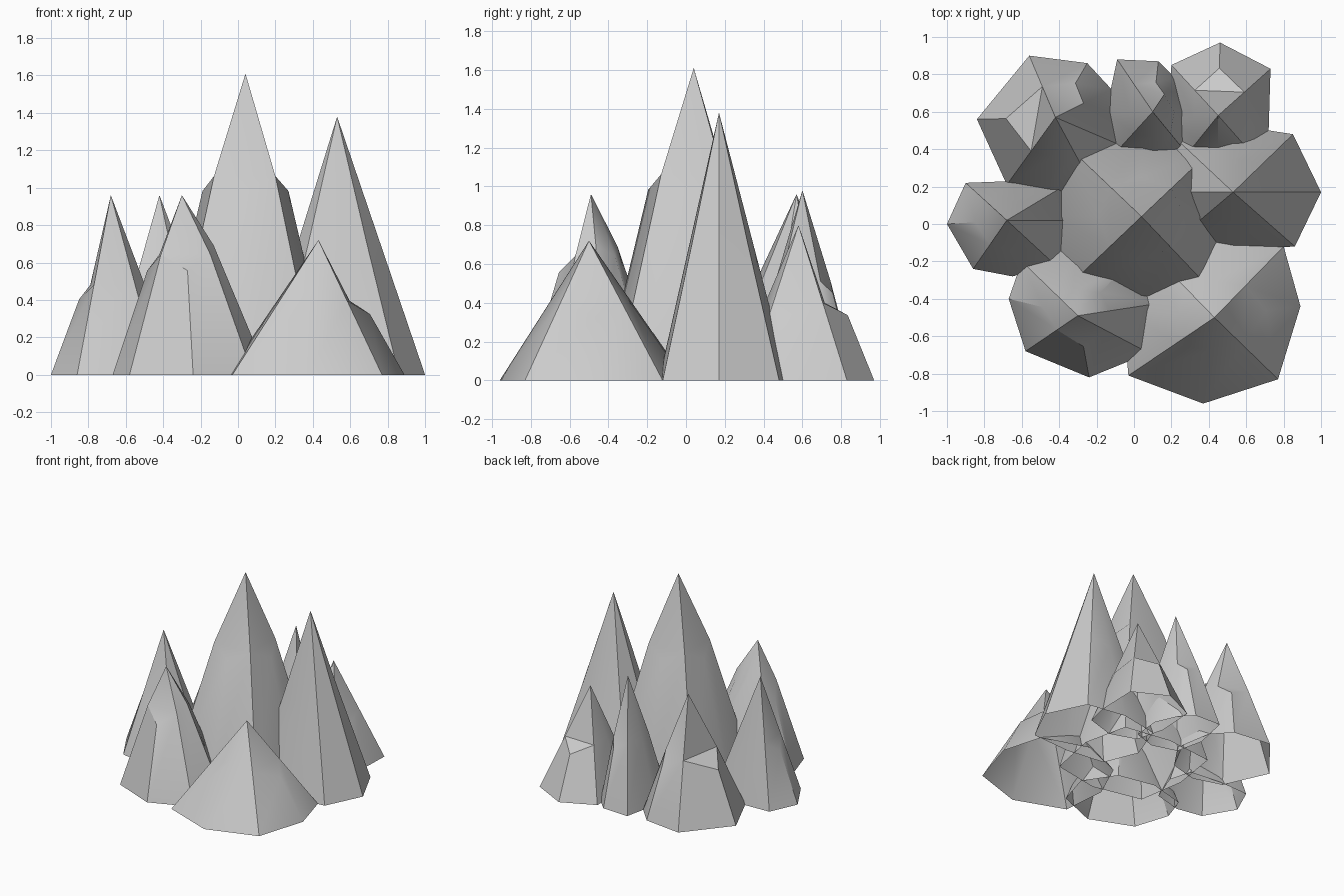
import bpy
import math


def spike(name, apex, base, ridge, bulge, chips="CCCC", plain=(0.49, 0.53)):
    """Open-bottomed faceted spike: four ridges with a shoulder point between each.
    base alternates ridge / shoulder points. ridge, bulge, plain are
    (horizontal fraction from apex, height fraction). chips marks each shoulder:
    C = chipped ledge (bulge), P = plain straight side."""
    ax, ay, h = apex
    n = len(base)
    verts = [(x, y, 0) for x, y in base]
    for i, (x, y) in enumerate(base):
        f, z = ridge
        if i % 2:
            f, z = bulge if chips[i // 2] == "C" else plain
        verts.append((ax + (x - ax) * f, ay + (y - ay) * f, h * z))
    top = 2 * n
    verts.append(apex)
    faces = []
    for i in range(n):
        j = (i + 1) % n
        faces.append((i, j, n + j, n + i))          # lower walls
    for i in range(0, n, 2):                        # tip sides
        a, p, b = n + i, n + i + 1, n + (i + 2) % n
        if chips[i // 2] == "C":
            faces += [(a, p, b), (a, b, top)]
        else:
            faces += [(top, a, p), (top, p, b)]
    mesh = bpy.data.meshes.new(name)
    mesh.from_pydata(verts, [], faces)
    ob = bpy.data.objects.new(name, mesh)
    bpy.context.collection.objects.link(ob)
    bpy.ops.object.select_all(action="DESELECT")
    ob.select_set(True)
    bpy.context.view_layer.objects.active = ob
    bpy.ops.object.shade_smooth_by_angle(angle=math.radians(35))


# Base points run counter-clockwise, starting on a ridge
spike("centre_spike", (0.04, 0.04, 1.61),
      [(0.42, -0.36), (0.50, 0.04), (0.42, 0.40), (0.04, 0.46),
       (-0.36, 0.42), (-0.42, 0.04), (-0.36, -0.34), (0.04, -0.43)],
      (0.42, 0.66), (0.50, 0.61))

spike("right_spike", (0.53, 0.17, 1.38),
      [(0.86, -0.12), (1.0, 0.17), (0.85, 0.48), (0.53, 0.53),
       (0.21, 0.47), (0.10, 0.17), (0.21, -0.10), (0.53, -0.14)],
      (0.48, 0.51), (0.51, 0.49), "PPPP", (0.51, 0.49))

spike("left_spike", (-0.68, 0.02, 0.96),
      [(-0.86, -0.24), (-0.65, -0.28), (-0.42, -0.22), (-0.33, 0.02),
       (-0.38, 0.20), (-0.64, 0.23), (-0.90, 0.22), (-1.0, 0.0)],
      (0.50, 0.50), (0.53, 0.42), "CPPC", (0.50, 0.52))

spike("back_left_spike", (-0.42, 0.57, 0.96),
      [(-0.68, 0.21), (-0.45, 0.14), (-0.22, 0.20), (-0.07, 0.42),
       (-0.12, 0.72), (-0.25, 0.86), (-0.56, 0.90), (-0.84, 0.56)],
      (0.50, 0.52), (0.63, 0.43), "PPCC")

spike("front_left_spike", (-0.30, -0.49, 0.96),
      [(-0.58, -0.68), (-0.24, -0.82), (0.08, -0.69), (0.16, -0.42),
       (0.0, -0.18), (-0.30, -0.12), (-0.60, -0.20), (-0.67, -0.40)],
      (0.40, 0.67), (0.50, 0.58), "CPPC", (0.37, 0.72))

spike("front_right_spike", (0.43, -0.50, 0.72),
      [(-0.03, -0.81), (0.37, -0.96), (0.77, -0.83), (0.89, -0.44),
       (0.80, -0.12), (0.43, 0.0), (0.08, -0.14), (-0.06, -0.45)],
      (0.45, 0.55), (0.60, 0.45), "PCPP", (0.39, 0.61))

spike("back_middle_spike", (0.10, 0.60, 0.98),
      [(-0.10, 0.38), (0.10, 0.32), (0.28, 0.38), (0.30, 0.60),
       (0.22, 0.78), (0.13, 0.87), (-0.09, 0.88), (-0.15, 0.60)],
      (0.52, 0.52), (0.58, 0.46), "PCCP")

spike("back_right_spike", (0.45, 0.58, 0.80),
      [(0.24, 0.32), (0.45, 0.25), (0.68, 0.32), (0.72, 0.50),
       (0.73, 0.83), (0.46, 0.97), (0.20, 0.85), (0.18, 0.55)],
      (0.50, 0.50), (0.65, 0.42), "PCCP")
